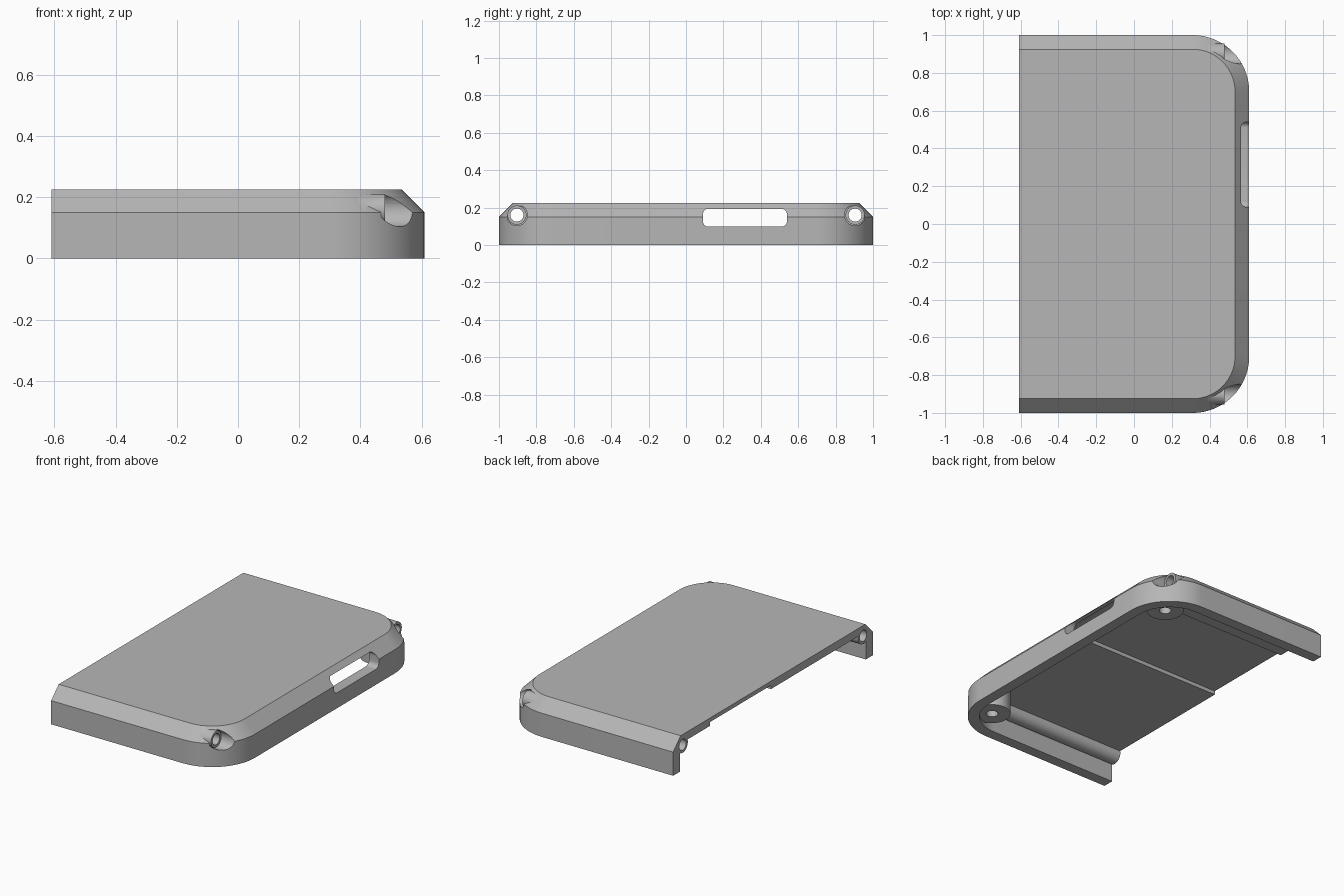
import bpy, bmesh, math
from mathutils import Matrix, Vector

if "Cube" in bpy.data.objects:
    bpy.data.objects.remove(bpy.data.objects["Cube"], do_unlink=True)

END_X = 0.61        # half width
HALF_Y = 1.0        # half length
CORNER = 0.3        # outer corner radius
WALL = 0.07
HEIGHT, SHOULDER = 0.225, 0.15
CEILING = 0.175
BORE_Y, BORE_Z = 0.904, 0.16

grey = bpy.data.materials.new("light_grey_plastic")
grey.use_nodes = True
colour = (0.47, 0.47, 0.47, 1)
grey.diffuse_color = colour
grey.node_tree.nodes["Principled BSDF"].inputs["Base Color"].default_value = colour


def to_object(name, bm):
    bmesh.ops.recalc_face_normals(bm, faces=bm.faces)
    mesh = bpy.data.meshes.new(name)
    bm.to_mesh(mesh)
    bm.free()
    mesh.materials.append(grey)
    obj = bpy.data.objects.new(name, mesh)
    bpy.context.collection.objects.link(obj)
    return obj


def outline(inset, start_x, steps=24):
    """Plan outline: square at the open end, rounded at the other."""
    r = CORNER - inset
    cx, cy = END_X - CORNER, HALF_Y - CORNER
    pts = [(start_x, -cy - r)]
    for side, first in ((-1, -math.pi / 2), (1, 0)):
        for i in range(steps + 1):
            a = first + math.pi / 2 * i / steps
            pts.append((cx + r * math.cos(a), side * cy + r * math.sin(a)))
    return pts + [(start_x, cy + r)]


def loft(name, layers, start_x):
    """Stack outlines given as (inset, z) and close both ends."""
    bm = bmesh.new()
    rings = [[bm.verts.new((x, y, z)) for x, y in outline(inset, start_x)]
             for inset, z in layers]
    n = len(rings[0])
    for low, high in zip(rings, rings[1:]):
        for i in range(n):
            j = (i + 1) % n
            bm.faces.new((low[i], low[j], high[j], high[i]))
    bm.faces.new(rings[0])
    bm.faces.new(rings[-1])
    return to_object(name, bm)


def rod(name, start, end, radius, segments=40):
    a, b = Vector(start), Vector(end)
    spin = (b - a).to_track_quat('Z', 'Y').to_matrix().to_4x4()
    bm = bmesh.new()
    bmesh.ops.create_cone(bm, cap_ends=True, segments=segments, radius1=radius,
                          radius2=radius, depth=(b - a).length,
                          matrix=Matrix.Translation((a + b) / 2) @ spin)
    return to_object(name, bm)


def box(name, low, high, round_x=0):
    a, b = Vector(low), Vector(high)
    bm = bmesh.new()
    bmesh.ops.create_cube(bm, size=1, matrix=Matrix.Translation((a + b) / 2)
                          @ Matrix.Diagonal((*(b - a), 1)))
    if round_x:
        edges = [e for e in bm.edges
                 if abs(e.verts[0].co.x - e.verts[1].co.x) > 1e-4]
        bmesh.ops.bevel(bm, geom=edges, offset=round_x, segments=8,
                        profile=0.5, affect='EDGES')
    return to_object(name, bm)


def combine(body, other, operation):
    mod = body.modifiers.new(operation.lower(), 'BOOLEAN')
    mod.operation, mod.object, mod.solver = operation, other, 'EXACT'
    bpy.context.view_layer.objects.active = body
    bpy.ops.object.modifier_apply(modifier=mod.name)
    bpy.data.objects.remove(other, do_unlink=True)


# Chamfered shell, hollow from below and open at one end
shell = loft("case_shell", [(0, 0), (0, SHOULDER), (HEIGHT - SHOULDER, HEIGHT)], -0.7)
combine(shell, loft("cavity", [(WALL, -0.1), (WALL, CEILING)], -0.8), 'DIFFERENCE')

# Shallow ceiling recess behind the port
combine(shell, box("recess", (-0.8, 0.02, 0.1), (END_X - WALL - 0.002, 0.63, 0.199)),
        'DIFFERENCE')

# Corner bosses, screw recesses and long screw tubes
for side in (-1, 1):
    y = side * BORE_Y
    bx, by = 0.43, side * 0.8
    combine(shell, rod("boss", (bx, by, 0.02), (bx, by, 0.18), 0.11), 'UNION')
    combine(shell, rod("boss_hole", (bx, by, -0.1), (bx, by, 0.15), 0.035), 'DIFFERENCE')
    combine(shell, rod("screw_recess", (0.468, y, BORE_Z), (0.8, y, BORE_Z), 0.056),
            'DIFFERENCE')
    combine(shell, rod("screw_tube", (-0.7, y, BORE_Z), (0.48, y, BORE_Z), 0.051), 'UNION')
    combine(shell, rod("screw_bore", (-0.9, y, BORE_Z), (0.9, y, BORE_Z), 0.035),
            'DIFFERENCE')

# Rounded port opening in the end wall
combine(shell, box("port", (0.45, 0.09, 0.098), (0.8, 0.54, 0.194), 0.03), 'DIFFERENCE')

# Trim the open end flat
combine(shell, box("end_trim", (-1, -1.2, -0.2), (-END_X, 1.2, 0.5)), 'DIFFERENCE')

bpy.ops.object.select_all(action='DESELECT')
shell.select_set(True)
bpy.context.view_layer.objects.active = shell
bpy.ops.object.shade_smooth_by_angle(angle=math.radians(30))
